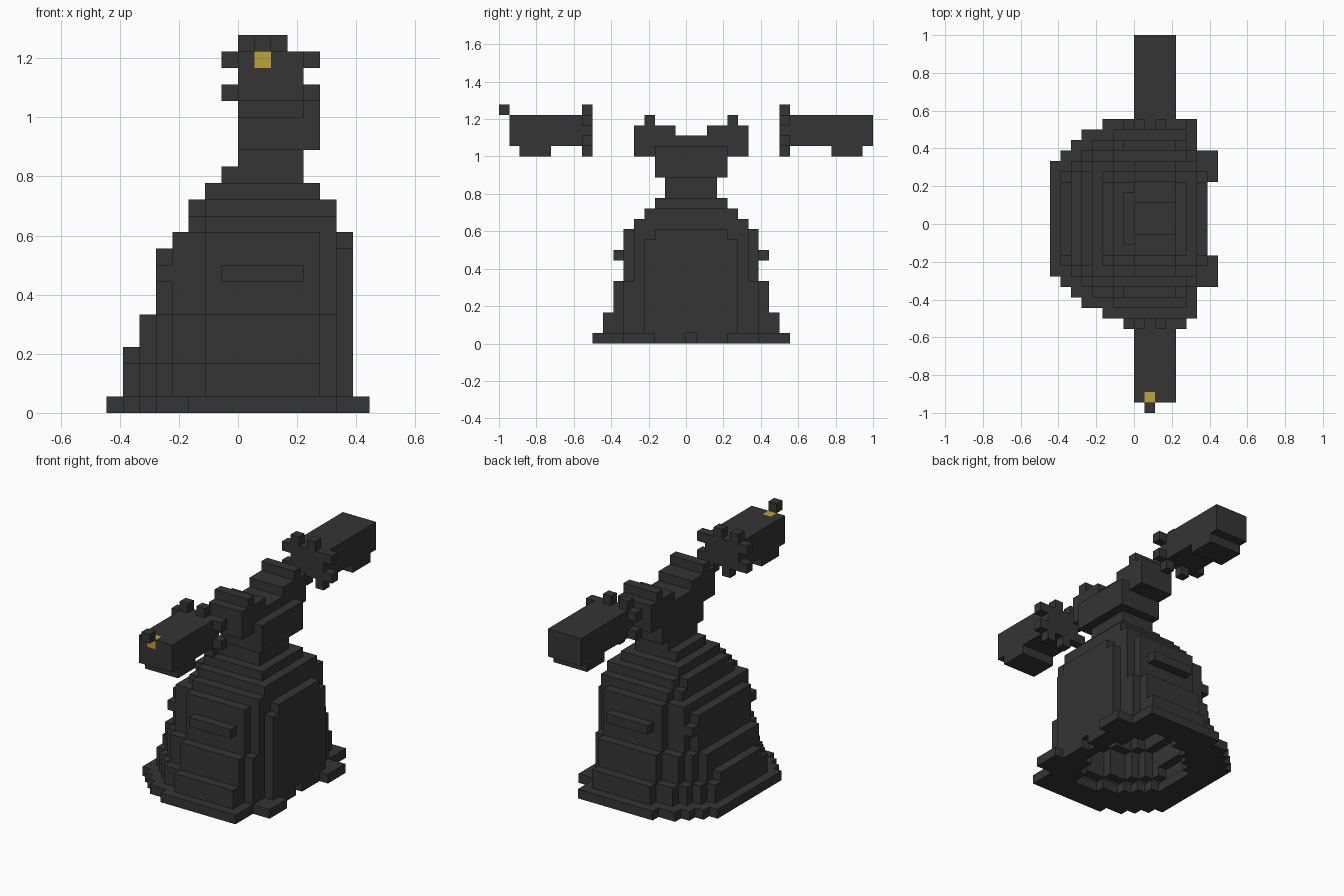
import bpy, bmesh, math
from mathutils import Vector

cube = bpy.data.objects.get("Cube")
if cube:
    bpy.data.objects.remove(cube, do_unlink=True)

U = 2 / 36                      # edge of one block
ORIGIN = Vector((-8, -18, 0))   # grid corner, in blocks


def material(name, rgb):
    m = bpy.data.materials.new(name)
    m.use_nodes = True
    m.diffuse_color = (*rgb, 1)
    m.node_tree.nodes["Principled BSDF"].inputs["Base Color"].default_value = (*rgb, 1)
    return m


CHARCOAL = material("charcoal", (0.035, 0.035, 0.035))
GOLD = material("gold", (0.52, 0.36, 0.04))


def box(x0, x1, y0, y1, z0, z1):
    return {(x, y, z) for x in range(x0, x1) for y in range(y0, y1) for z in range(z0, z1)}


AXES = [Vector((1, 0, 0)), Vector((0, 1, 0)), Vector((0, 0, 1))]


def build(name, cells, gold=()):
    """Skin a set of blocks with their exposed faces only."""
    bm = bmesh.new()
    verts = {}

    def vert(p):
        key = tuple(round(2 * c) for c in p)
        if key not in verts:
            verts[key] = bm.verts.new((p + ORIGIN) * U)
        return verts[key]

    for cell in sorted(cells):
        mid = Vector(cell) + Vector((0.5, 0.5, 0.5))
        for i in range(3):
            for s in (1, -1):
                n = AXES[i] * s
                if tuple(int(c + d) for c, d in zip(cell, n)) in cells:
                    continue
                a, b = AXES[(i + 1) % 3] / 2, AXES[(i + 2) % 3] / 2
                ring = [mid + n / 2 + p for p in (-a - b, a - b, a + b, b - a)]
                face = bm.faces.new([vert(p) for p in ring[::s]])
                face.material_index = int(cell in gold)
    bmesh.ops.dissolve_limit(bm, angle_limit=math.radians(1), verts=bm.verts[:],
                             edges=bm.edges[:], delimit={'MATERIAL'})
    mesh = bpy.data.meshes.new(name)
    bm.to_mesh(mesh)
    bm.free()
    mesh.materials.append(CHARCOAL)
    if gold:
        mesh.materials.append(GOLD)
    obj = bpy.data.objects.new(name, mesh)
    bpy.context.collection.objects.link(obj)


# Terraced base: each tier is (bottom, top, left edge, right edge, front row)
TIERS = [(0, 1, 0, 15, 9), (1, 3, 1, 15, 10), (3, 4, 1, 15, 11), (4, 6, 2, 15, 11),
         (6, 10, 3, 15, 12), (10, 11, 4, 15, 12), (11, 12, 5, 14, 13),
         (12, 13, 5, 14, 14), (13, 14, 6, 13, 15)]
base = set()
for z0, z1, left, right, front in TIERS:
    steps = (5, 3, 2, 1, 0) if z0 == 0 else (6, 4, 3, 2, 1)
    for y in range(front, 37 - front):
        row = min(y - front, 36 - front - y)
        edge = min(y, 36 - y)
        x0 = max(left, steps[min(row, 4)])
        if z0 == 0:
            x1 = 15 if edge >= 12 else 14
        else:
            wide = 14 if z0 < 8 else 15
            x1 = 15 if edge >= wide else 14 if edge >= (12 if z0 < 5 else 13) else 13
        base |= box(x0, min(x1, right), y, y + 1, z0, z1)

# Hollow the inside, open at the bottom
RIM = {(dx, dy, dz) for dx in (-1, 0, 1) for dy in (-1, 0, 1) for dz in (0, 1)}
core = {c for c in base if all((c[0] + d[0], c[1] + d[1], c[2] + d[2]) in base for d in RIM)}
core = {c for c in core if c[2] > 0 or all((c[0] + dx, c[1] + dy, 0) in core
                                           for dx in (-1, 1) for dy in (-1, 1))}
base -= core

# Base trim: two feet, front and back bars, corner studs
for y in (12, 22):
    base |= box(15, 16, y, y + 3, 0, 1)
for y in (11, 25):
    base |= box(7, 12, y, y + 1, 8, 9)
for y in (13, 23):
    base |= box(3, 4, y, y + 1, 8, 9)
base -= box(14, 15, 18, 19, 0, 1)
build("terraced_base", base)

# Neck
build("neck", box(7, 12, 16, 21, 14, 15) | box(8, 12, 16, 21, 15, 16))

# Head: broad block, cross bar and raised ridges at each end
head = box(8, 13, 15, 22, 16, 19) | box(8, 12, 13, 24, 18, 20)
head |= box(8, 12, 13, 17, 20, 21) | box(8, 12, 20, 24, 20, 21)
for y in (14, 22):
    head |= box(8, 12, y, y + 1, 21, 22)
build("head", head)


def gear(y):
    """Toothed plate at the inner end of an arm."""
    cells = box(8, 12, y, y + 1, 19, 22)
    for z in (19, 21):
        cells |= box(7, 13, y, y + 1, z, z + 1)
    for x in (8, 10):
        cells |= box(x, x + 1, y, y + 1, 22, 23)
        cells |= box(x + 1, x + 2, y, y + 1, 18, 19)
    return cells


# Arms, each with an underslung block and toothed plate
build("front_arm", box(8, 12, 1, 9, 19, 22) | box(8, 12, 2, 5, 18, 19) | gear(8),
      gold={(9, 1, 21)})
build("back_arm", box(8, 12, 27, 36, 19, 22) | box(8, 12, 32, 35, 18, 19) | gear(27))

# Small block at the front tip
build("front_tip", box(9, 10, 0, 1, 22, 23))
